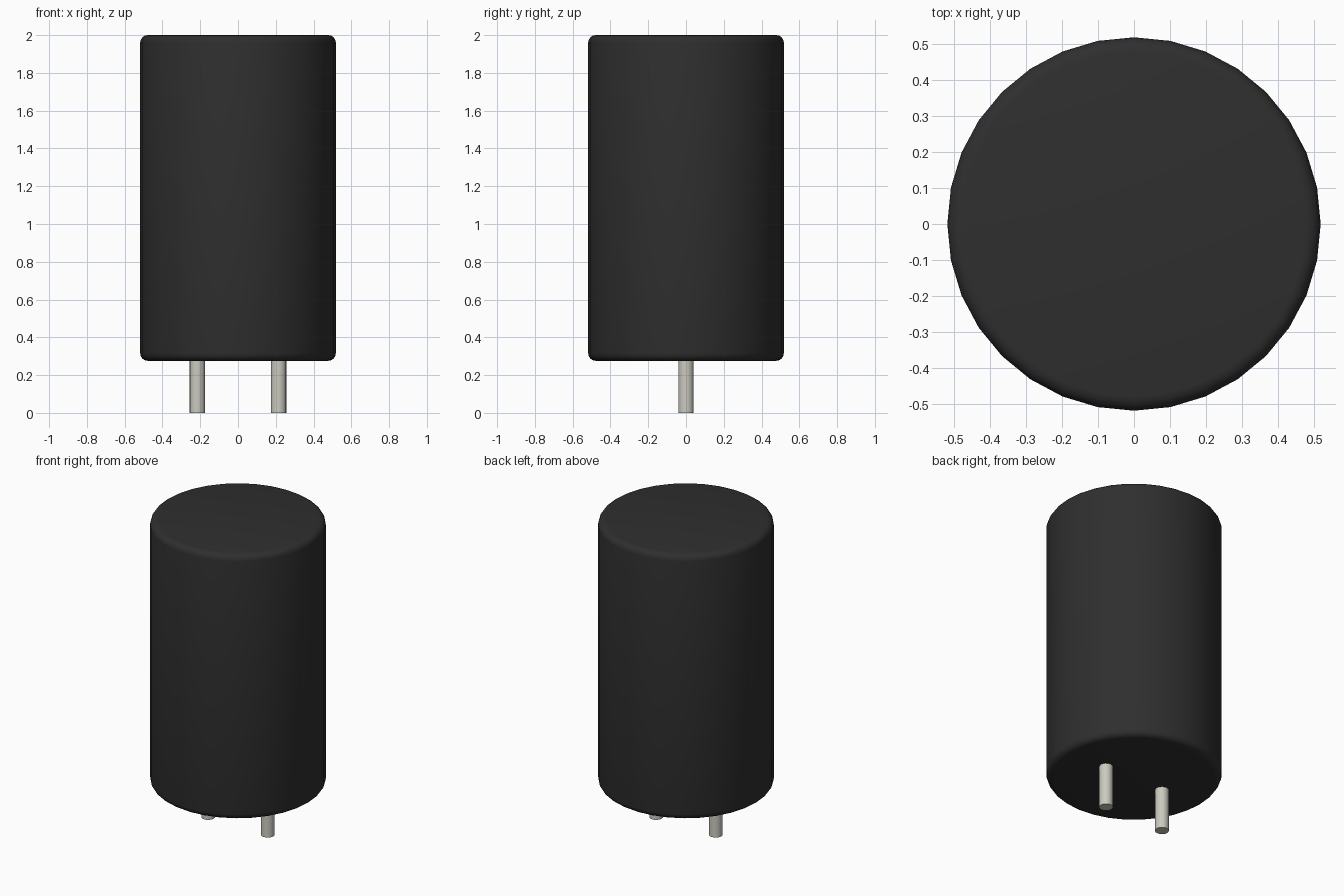
import bpy
import math


def make_material(name, colour):
    mat = bpy.data.materials.new(name)
    mat.use_nodes = True
    mat.diffuse_color = colour
    mat.node_tree.nodes["Principled BSDF"].inputs["Base Color"].default_value = colour
    return mat


def cylinder(name, radius, bottom, top, sides, mat, x=0.0, fillet=0.0):
    bpy.ops.mesh.primitive_cylinder_add(
        vertices=sides, radius=radius, depth=top - bottom,
        location=(x, 0, (top + bottom) / 2),
        rotation=(0, 0, math.pi / 2))
    obj = bpy.context.object
    obj.name = name
    obj.data.materials.append(mat)
    if fillet:
        # Round only the two rims
        bevel = obj.modifiers.new("Rim fillet", "BEVEL")
        bevel.width = fillet
        bevel.segments = 4
        bevel.limit_method = "ANGLE"
        bevel.angle_limit = math.radians(60)
        bpy.ops.object.modifier_apply(modifier=bevel.name)
    bpy.ops.object.shade_smooth_by_angle(angle=math.radians(35))
    return obj


if "Cube" in bpy.data.objects:
    bpy.data.objects.remove(bpy.data.objects["Cube"], do_unlink=True)

black = make_material("Black casing", (0.028, 0.028, 0.028, 1))
metal = make_material("Pale metal", (0.6, 0.59, 0.52, 1))

# Rounded casing
cylinder("casing", 0.518, 0.276, 2.0, 32, black, fillet=0.04)

# Two leads, set slightly into the casing
for side, x in (("left", 0.215), ("right", -0.215)):
    cylinder(side + "_lead", 0.041, 0.0, 0.32, 16, metal, x=x)
